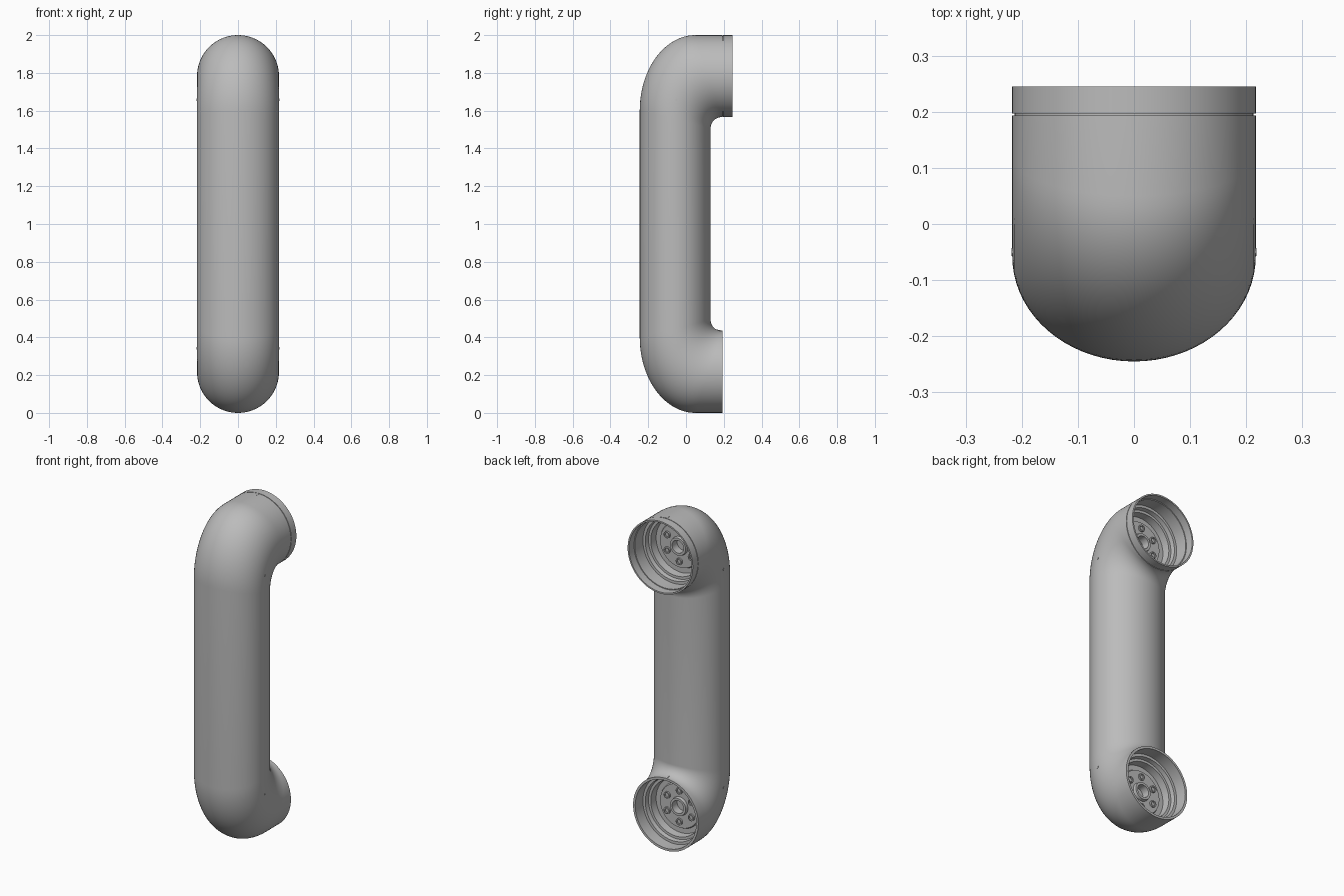
import bpy, bmesh, math
from math import sin, cos, pi
from mathutils import Matrix, Vector

if "Cube" in bpy.data.objects:
    bpy.data.objects.remove(bpy.data.objects["Cube"])

grey = bpy.data.materials.new("plain grey")
grey.use_nodes = True
colour = (0.5, 0.5, 0.5, 1)
grey.diffuse_color = colour
grey.node_tree.nodes["Principled BSDF"].inputs["Base Color"].default_value = colour

R = 0.217            # mouth radius
MOUTH = 0.193        # where the body ends
SEG = 72


def finish(bm, name, angle=30):
    bmesh.ops.recalc_face_normals(bm, faces=bm.faces)
    mesh = bpy.data.meshes.new(name)
    bm.to_mesh(mesh)
    bm.free()
    mesh.materials.append(grey)
    ob = bpy.data.objects.new(name, mesh)
    bpy.context.collection.objects.link(ob)
    bpy.ops.object.select_all(action="DESELECT")
    ob.select_set(True)
    bpy.context.view_layer.objects.active = ob
    bpy.ops.object.shade_smooth_by_angle(angle=math.radians(angle))
    return ob


def bridge(bm, rings):
    for a, b in zip(rings, rings[1:]):
        n = len(a)
        for i in range(n):
            j = (i + 1) % n
            bm.faces.new((a[i], a[j], b[j], b[i]))


def lathe(name, profile, x, z, seg=SEG, closed=False):
    """Turn (radius, y) points about an axis along y."""
    bm = bmesh.new()
    rings = [[bm.verts.new((x + r * cos(2 * pi * i / seg), y, z + r * sin(2 * pi * i / seg)))
              for i in range(seg)] for r, y in profile]
    bridge(bm, rings)
    if closed:
        bm.faces.new(rings[-1])
    return finish(bm, name)


# Body: oval sections fanned around both elbows, from mouth to mouth
half = []
for k in range(25):
    a = k / 24 * pi / 2
    inner = Vector((0, 0.19 - 0.06 * cos(a), 1.506 + 0.06 * sin(a)))
    outer = Vector((0, 0.05 - 0.295 * cos(a), 1.6 + 0.4 * sin(a)))
    half.append((inner, outer))
half.append((Vector((0, MOUTH, 2 - 2 * R)), Vector((0, MOUTH, 2))))


def flip(v):
    return Vector((v.x, v.y, 2 - v.z))


pairs = [(flip(i), flip(o)) for i, o in reversed(half)] + half
bm = bmesh.new()
rings = []
for inner, outer in pairs:
    mid, arm = (inner + outer) / 2, (outer - inner) / 2
    rings.append([bm.verts.new(mid + arm * cos(2 * pi * i / SEG) + Vector((R * sin(2 * pi * i / SEG), 0, 0)))
                  for i in range(SEG)])
bridge(bm, rings)
finish(bm, "pipe_body", 50)

# Stepped lining of a mouth, ending in a hub plate
lining = [(0.203, MOUTH), (0.203, 0.12), (0.187, 0.12), (0.183, 0.095), (0.168, 0.095),
          (0.164, 0.05), (0.135, 0.05), (0.13, 0.06), (0.055, 0.06), (0.052, 0.078),
          (0.038, 0.078), (0.038, 0.03)]
# Collar on the upper mouth, with a thin groove before it
collar = [(R, 0.245), (0.208, 0.245), (0.208, 0.197), (0.203, 0.197)]
groove = [(R, MOUTH), (0.213, MOUTH), (0.213, 0.197), (R, 0.197)]

for name, z, rim in (("upper", 2 - R, groove + collar), ("lower", R, [(R, MOUTH)])):
    lathe(name + "_mouth", rim + lining, 0, z, closed=True)
    # Ring of bolt sockets around the hub
    for k in range(6):
        a = 2 * pi * (k + 0.5) / 6
        lathe(f"{name}_bolt_{k + 1}",
              [(0.02, 0.058), (0.02, 0.07), (0.013, 0.07), (0.013, 0.062)],
              0.093 * cos(a), z + 0.093 * sin(a), 20, True)
    # Key mark on top of the mouth
    bm = bmesh.new()
    top = z + R
    outline = [(-0.006, MOUTH), (0.006, MOUTH)]
    outline += [(0.006 * cos(a * pi / 6), 0.166 - 0.006 * sin(a * pi / 6)) for a in range(7)]
    lift = 0.007 if z < 1 else 0.001
    low = [bm.verts.new((x, y, top - 0.004)) for x, y in outline]
    high = [bm.verts.new((x, y, top + (lift if y < 0.18 else 0.001))) for x, y in outline]
    bridge(bm, [low, high])
    bm.faces.new(high)
    finish(bm, name + "_key_mark")

# Small pin heads on both flanks
for side, x in (("left", 1), ("right", -1)):
    for level, z in (("upper", 1.657), ("lower", 0.343)):
        bm = bmesh.new()
        bmesh.ops.create_cone(bm, cap_ends=True, segments=16, radius1=0.007, radius2=0.007, depth=0.006,
                              matrix=Matrix.Translation((x * 0.2155, -0.05, z)) @ Matrix.Rotation(pi / 2, 4, "Y"))
        finish(bm, f"{level}_{side}_pin")
